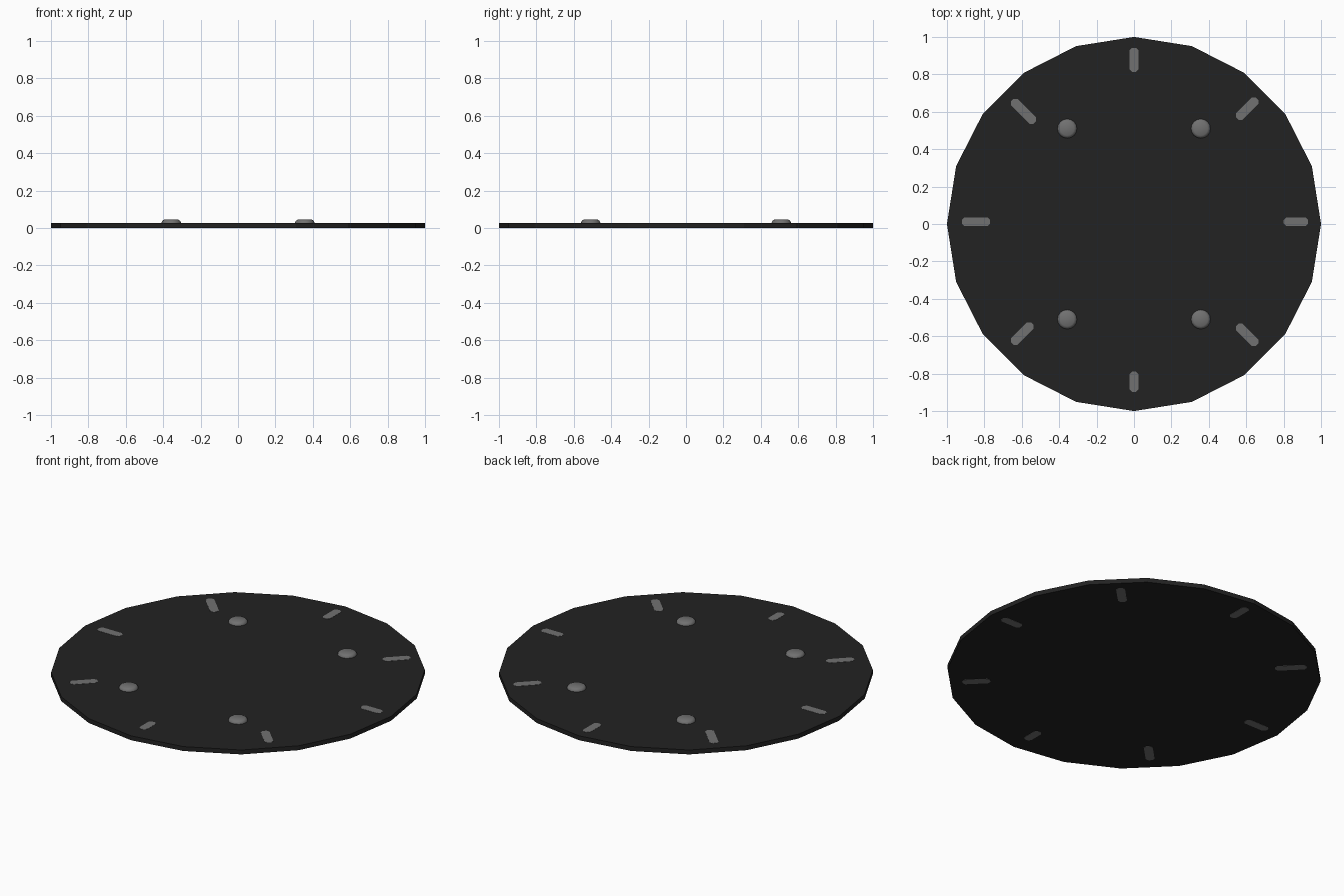
import bpy, bmesh, math
from mathutils import Matrix, Vector

if "Cube" in bpy.data.objects:
    bpy.data.objects.remove(bpy.data.objects["Cube"])


def material(name, v):
    m = bpy.data.materials.new(name)
    m.diffuse_color = (v[0], v[1], v[2], 1)
    m.use_nodes = True
    m.node_tree.nodes["Principled BSDF"].inputs["Base Color"].default_value = m.diffuse_color
    return m


BLACK = material("charcoal black", (0.016, 0.016, 0.016))
GREY = material("mid grey", (0.165, 0.165, 0.165))


def finish(name, bm, mat):
    bmesh.ops.recalc_face_normals(bm, faces=bm.faces)
    me = bpy.data.meshes.new(name)
    bm.to_mesh(me)
    bm.free()
    me.materials.append(mat)
    ob = bpy.data.objects.new(name, me)
    bpy.context.collection.objects.link(ob)
    return ob


def lathe(name, profile, sides, mat, loc=(0, 0)):
    """Closed solid from (radius, z) rings stacked bottom to top."""
    bm = bmesh.new()
    rings = [[bm.verts.new((loc[0] + r * math.cos(2 * math.pi * i / sides),
                            loc[1] + r * math.sin(2 * math.pi * i / sides), z))
              for i in range(sides)] for r, z in profile]
    for a, b in zip(rings, rings[1:]):
        for i in range(sides):
            j = (i + 1) % sides
            bm.faces.new((a[i], a[j], b[j], b[i]))
    bm.faces.new(rings[0][::-1])
    bm.faces.new(rings[-1])
    return finish(name, bm, mat)


def slot(name, angle, r0, r1, z0, z1, width=0.048):
    """Thin radial mark with clipped corners."""
    h, c = width / 2, 0.014
    outline = [(r0 + c, -h), (r1 - c, -h), (r1, -h + c), (r1, h - c),
               (r1 - c, h), (r0 + c, h), (r0, h - c), (r0, -h + c)]
    rot = Matrix.Rotation(angle, 3, 'Z')
    bm = bmesh.new()
    rings = [[bm.verts.new(rot @ Vector((x, y, z)) + Vector((0, 0.012, 0)))
              for x, y in outline] for z in (z0, z1)]
    n = len(outline)
    for i in range(n):
        j = (i + 1) % n
        bm.faces.new((rings[0][i], rings[0][j], rings[1][j], rings[1][i]))
    bm.faces.new(rings[0][::-1])
    bm.faces.new(rings[1])
    finish(name, bm, GREY)


# Twenty-sided flat disc
BOTTOM, TOP = 0.001, 0.027
lathe("disc", [(1, BOTTOM), (1, TOP)], 20, BLACK)

# Four low bevelled studs
for x in (-0.357, 0.357):
    for y in (-0.51, 0.51):
        stud = lathe("stud", [(0.052, 0.02), (0.052, 0.03), (0.047, 0.039),
                              (0.037, 0.045)], 16, GREY, (x, y))
        bpy.ops.object.select_all(action='DESELECT')
        stud.select_set(True)
        bpy.context.view_layer.objects.active = stud
        bpy.ops.object.shade_smooth_by_angle(angle=math.radians(40))

# Eight radial marks near the rim, on both faces
spans = [(0.80, 0.93), (0.78, 0.93), (0.80, 0.93), (0.75, 0.92),
         (0.77, 0.92), (0.77, 0.92), (0.80, 0.91), (0.78, 0.93)]
for k, (r0, r1) in enumerate(spans):
    a = k * math.pi / 4
    slot("top_mark", a, r0, r1, TOP - 0.002, TOP + 0.001)
    slot("bottom_mark", a, r0, r1, 0, BOTTOM + 0.002)
